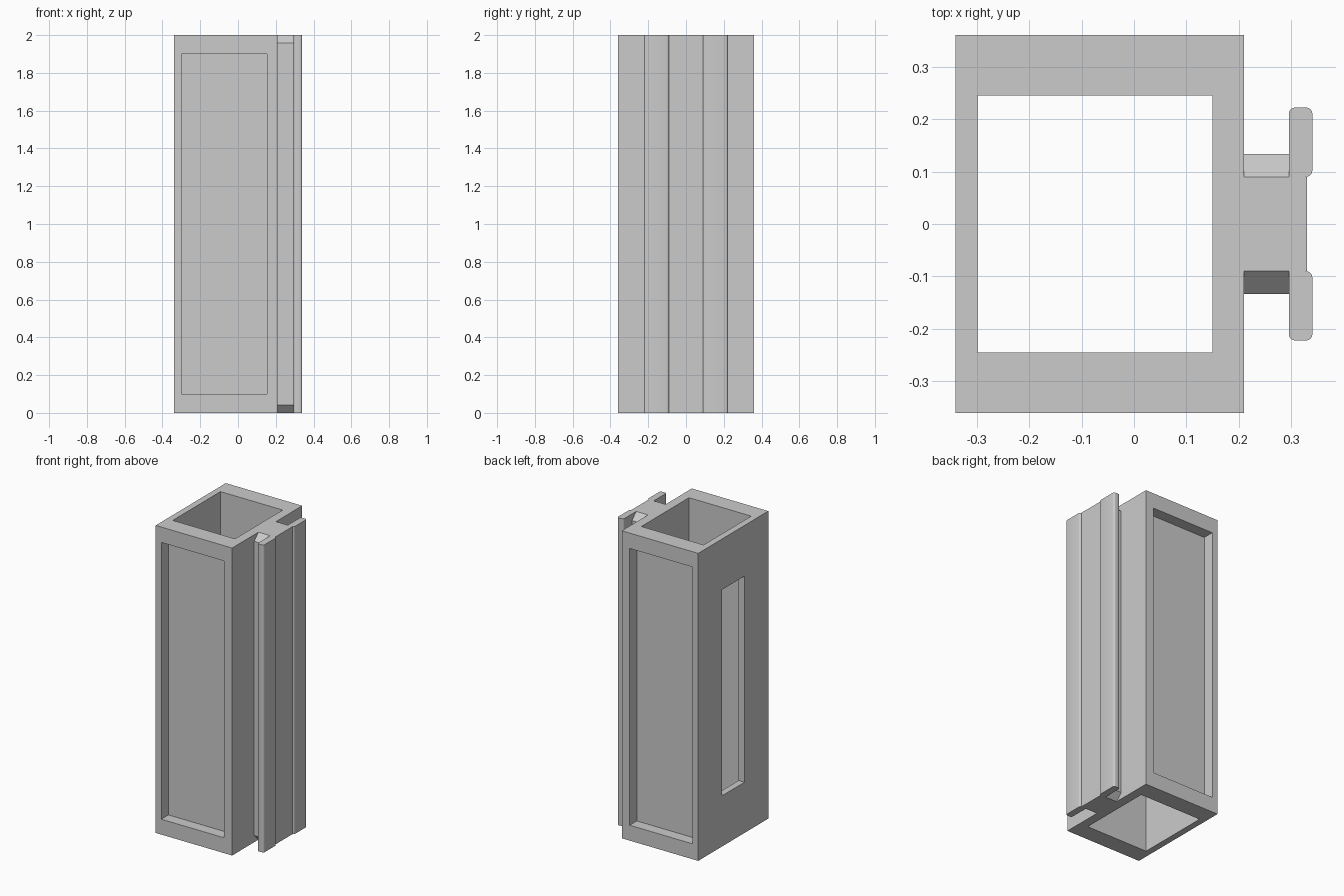
import bpy
import bmesh

H = 2.0

old = bpy.data.objects.get("Cube")
if old:
    bpy.data.objects.remove(old, do_unlink=True)

# Single plain grey finish
grey = bpy.data.materials.new("plain grey")
grey.use_nodes = True
colour = (0.6, 0.6, 0.6, 1)
grey.diffuse_color = colour
grey.node_tree.nodes["Principled BSDF"].inputs["Base Color"].default_value = colour


def add_object(name, bm):
    bmesh.ops.recalc_face_normals(bm, faces=bm.faces[:])
    mesh = bpy.data.meshes.new(name)
    bm.to_mesh(mesh)
    bm.free()
    mesh.materials.append(grey)
    obj = bpy.data.objects.new(name, mesh)
    bpy.context.collection.objects.link(obj)
    return obj


def box(name, x, y, z):
    bm = bmesh.new()
    bmesh.ops.create_cube(bm, size=1)
    for v in bm.verts:
        v.co = [lo + (c + 0.5) * (hi - lo) for c, (lo, hi) in zip(v.co, (x, y, z))]
    return add_object(name, bm)


def extrude(name, points, direction):
    bm = bmesh.new()
    face = bm.faces.new([bm.verts.new(p) for p in points])
    moved = bmesh.ops.extrude_face_region(bm, geom=[face])["geom"]
    verts = [g for g in moved if isinstance(g, bmesh.types.BMVert)]
    bmesh.ops.translate(bm, verts=verts, vec=direction)
    return add_object(name, bm)


def cut(target, cutter):
    mod = target.modifiers.new("cut", 'BOOLEAN')
    mod.operation = 'DIFFERENCE'
    mod.solver = 'EXACT'
    mod.object = cutter
    bpy.context.view_layer.objects.active = target
    bpy.ops.object.modifier_apply(modifier=mod.name)
    bpy.data.objects.remove(cutter, do_unlink=True)


# Hollow square body with recessed panels front and back and a slot on one side
body = box("hollow_body", (-0.34, 0.21), (-0.36, 0.36), (0, H))
cut(body, box("bore", (-0.298, 0.15), (-0.245, 0.245), (-0.1, H + 0.1)))
for side in (-1, 1):
    y = sorted((side * 0.287, side * 0.5))
    cut(body, box("panel_recess", (-0.3, 0.153), y, (0.1, 1.9)))
cut(body, box("side_slot", (-0.5, -0.2), (-0.115, 0.115), (0.33, 1.67)))

# Web between body and rail, chamfered at both ends
w, n, c = 0.133, 0.09, 0.043
web = [(-n, 0), (n, 0), (w, c), (w, H - c), (n, H), (-n, H), (-w, H - c), (-w, c)]
extrude("rail_web", [(0.21, y, z) for y, z in web], (0.085, 0, 0))

# Centre strip of the rail
box("rail_centre", (0.295, 0.33), (-n, n), (0, H))

# Flanges with three rounded long edges each
for side, name in ((-1, "front_flange"), (1, "back_flange")):
    inner, outer = side * n, side * 0.222
    points = [(0.295, inner, 0), (0.295, outer, 0), (0.34, outer, 0), (0.34, inner, 0)]
    flange = extrude(name, points, (0, 0, H))
    bm = bmesh.new()
    bm.from_mesh(flange.data)
    edges = [e for e in bm.edges
             if abs(e.verts[0].co.z - e.verts[1].co.z) > 1
             and (e.verts[0].co.x > 0.32 or abs(e.verts[0].co.y) > 0.2)]
    bmesh.ops.bevel(bm, geom=edges, offset=0.012, segments=4, profile=0.5, affect='EDGES')
    bm.to_mesh(flange.data)
    bm.free()
    bpy.ops.object.select_all(action='DESELECT')
    flange.select_set(True)
    bpy.context.view_layer.objects.active = flange
    bpy.ops.object.shade_smooth_by_angle()
